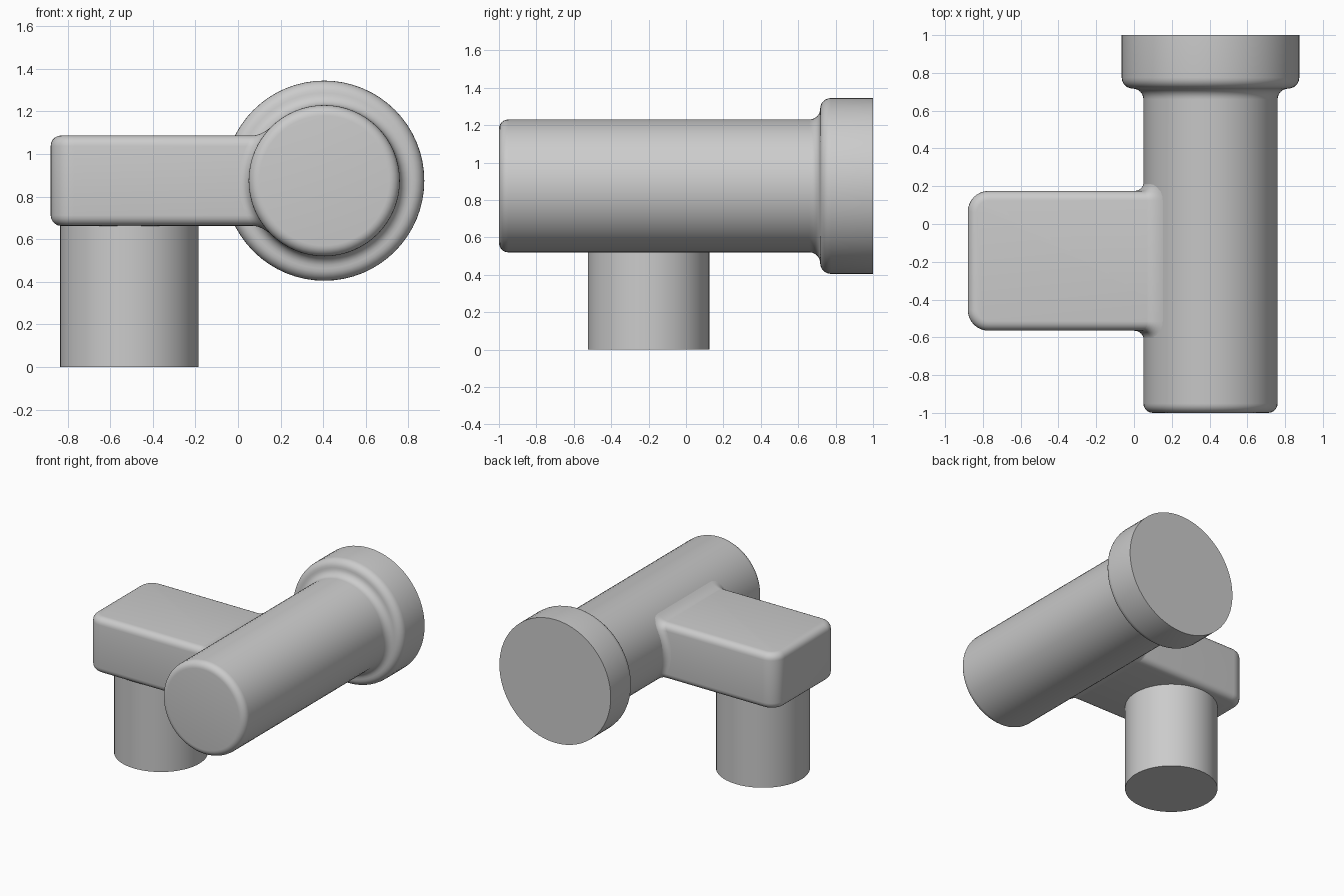
import bpy, bmesh
from math import sin, cos, pi, sqrt, radians
from mathutils import Matrix, Vector

old = bpy.data.objects.get("Cube")
if old:
    bpy.data.objects.remove(old, do_unlink=True)

# Single plain grey
grey = bpy.data.materials.new("plain_grey")
grey.use_nodes = True
colour = (0.6, 0.6, 0.6, 1)
grey.diffuse_color = colour
grey.node_tree.nodes["Principled BSDF"].inputs["Base Color"].default_value = colour

AXIS_X, AXIS_Z, BODY_R = 0.405, 0.875, 0.355   # horizontal body axis
ARM_Y, HALF_Y, HALF_Z, EDGE = -0.195, 0.37, 0.2125, 0.05


def finish(name, bm):
    bmesh.ops.recalc_face_normals(bm, faces=bm.faces)
    mesh = bpy.data.meshes.new(name)
    bm.to_mesh(mesh)
    bm.free()
    mesh.materials.append(grey)
    obj = bpy.data.objects.new(name, mesh)
    bpy.context.collection.objects.link(obj)
    bpy.ops.object.select_all(action='DESELECT')
    obj.select_set(True)
    bpy.context.view_layer.objects.active = obj
    bpy.ops.object.shade_smooth_by_angle(angle=radians(35))
    return obj


def arc(cx, cy, r, start, end, steps=6):
    """Points on an arc, angles in degrees."""
    angles = [radians(start + (end - start) * i / steps) for i in range(steps + 1)]
    return [(cx + r * cos(a), cy + r * sin(a)) for a in angles]


def lathe(name, profile, matrix, sides=64):
    """Turn (radius, height) points about z, then place with the matrix."""
    bm = bmesh.new()
    verts = [bm.verts.new((r, 0, h)) for r, h in profile]
    edges = [bm.edges.new(pair) for pair in zip(verts, verts[1:])]
    bmesh.ops.spin(bm, geom=verts + edges, cent=(0, 0, 0), axis=(0, 0, 1),
                   angle=2 * pi, steps=sides, use_merge=True)
    bmesh.ops.remove_doubles(bm, verts=bm.verts, dist=1e-5)
    bmesh.ops.transform(bm, matrix=matrix, verts=bm.verts)
    return finish(name, bm)


# Horizontal body: rounded front rim, filleted shoulder and wide back flange
profile = [(0, -1)]
profile += arc(BODY_R - EDGE, -1 + EDGE, EDGE, -90, 0)
profile += arc(BODY_R + 0.057, 0.66, 0.057, 180, 90)
profile += arc(0.412, 0.775, 0.058, -90, 0)
profile += [(0.47, 1), (0, 1)]
along_y = Matrix.Translation((AXIS_X, 0, AXIS_Z)) @ Matrix.Rotation(-pi / 2, 4, 'X')
lathe("body_with_flange", profile, along_y)

# Vertical post under the arm
lathe("post", [(0, 0), (0.325, 0), (0.325, 0.7), (0, 0.7)],
      Matrix.Translation((-0.51, -0.2, 0)))

# Side arm: block with wide upright corners and softened edges
left, right = -0.88, 0.3
bm = bmesh.new()
bmesh.ops.create_cube(bm, size=1)
bmesh.ops.scale(bm, vec=(right - left, 2 * HALF_Y, 2 * HALF_Z), verts=bm.verts)
bmesh.ops.translate(bm, vec=((left + right) / 2, ARM_Y, AXIS_Z), verts=bm.verts)
upright = [e for e in bm.edges
           if all(v.co.x < 0 for v in e.verts)
           and abs(e.verts[0].co.z - e.verts[1].co.z) > 0.1]
bmesh.ops.bevel(bm, geom=upright, offset=0.11, segments=8, profile=0.5, affect='EDGES')
rims = [e for e in bm.edges
        if abs(e.verts[0].co.z - e.verts[1].co.z) < 0.01
        and not all(v.co.x > right - 0.01 for v in e.verts)]
bmesh.ops.bevel(bm, geom=rims, offset=EDGE, segments=5, profile=0.5, affect='EDGES')
finish("side_arm", bm)

# Concave fillet flaring the arm into the body
FILLET = 0.05
bm = bmesh.new()
rings = []
for k in range(7):
    t = pi / 2 * k / 6
    grow = FILLET * (1 - cos(t))
    ring = []
    for sy, sz, start in ((1, 1, 0), (-1, 1, 90), (-1, -1, 180), (1, -1, 270)):
        for y, z in arc(sy * (HALF_Y - EDGE), sz * (HALF_Z - EDGE),
                        EDGE + grow, start, start + 90):
            surface = AXIS_X - sqrt(BODY_R ** 2 - z ** 2)
            x = surface - FILLET * (1 - sin(t)) + 0.002
            ring.append((x, y, z))
    # Subdivide the upright sides so that they follow the round body
    dense = []
    for a, b in zip(ring, ring[1:] + ring[:1]):
        count = 10 if abs(a[2] - b[2]) > 0.1 else 1
        for i in range(count):
            y = a[1] + (b[1] - a[1]) * i / count
            z = a[2] + (b[2] - a[2]) * i / count
            x = AXIS_X - sqrt(BODY_R ** 2 - z ** 2) - FILLET * (1 - sin(t)) + 0.002
            dense.append(bm.verts.new(Vector((x, y + ARM_Y, z + AXIS_Z))))
    rings.append(dense)
for lower, upper in zip(rings, rings[1:]):
    n = len(lower)
    for i in range(n):
        j = (i + 1) % n
        bm.faces.new((lower[i], lower[j], upper[j], upper[i]))
finish("arm_fillet", bm)
